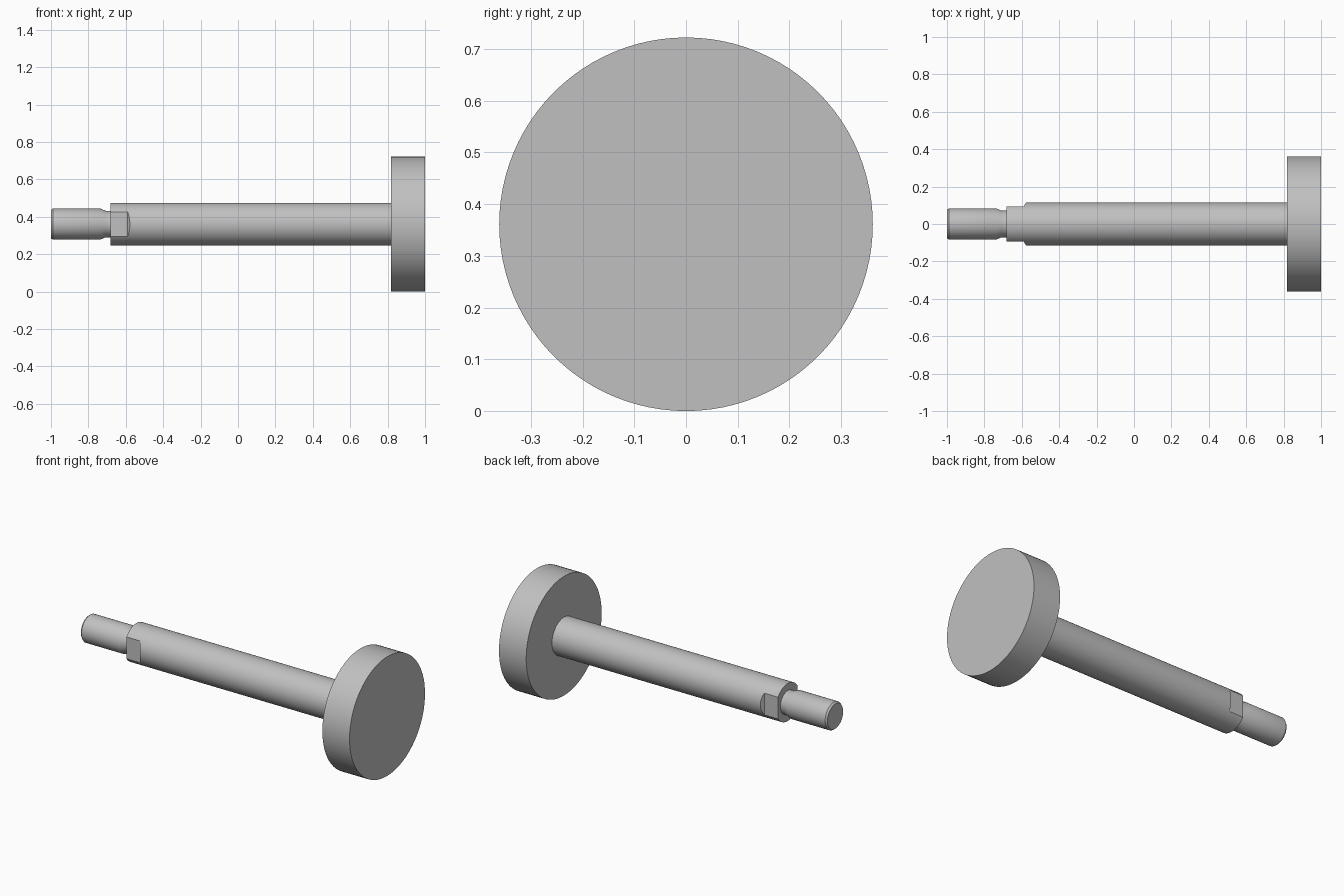
import bpy, bmesh, math
from mathutils import Matrix, Vector

cube = bpy.data.objects.get("Cube")
if cube:
    bpy.data.objects.remove(cube, do_unlink=True)

AXIS_Z = 0.361
SEGMENTS = 96

steel = bpy.data.materials.new("grey steel")
steel.use_nodes = True
GREY = (0.53, 0.53, 0.53, 1)
steel.diffuse_color = GREY
steel.node_tree.nodes["Principled BSDF"].inputs["Base Color"].default_value = GREY


def add_object(name, bm):
    bmesh.ops.recalc_face_normals(bm, faces=bm.faces)
    mesh = bpy.data.meshes.new(name)
    bm.to_mesh(mesh)
    bm.free()
    obj = bpy.data.objects.new(name, mesh)
    bpy.context.collection.objects.link(obj)
    mesh.materials.append(steel)
    return obj


def smooth(obj):
    bpy.ops.object.select_all(action="DESELECT")
    obj.select_set(True)
    bpy.context.view_layer.objects.active = obj
    bpy.ops.object.shade_smooth_by_angle(angle=math.radians(25))


def turned(name, profile):
    """Revolve (x, radius) points around the shaft axis and cap the ends."""
    bm = bmesh.new()
    rings = []
    for x, r in profile:
        ring = []
        for i in range(SEGMENTS):
            a = math.tau * i / SEGMENTS
            ring.append(bm.verts.new((x, r * math.cos(a), AXIS_Z + r * math.sin(a))))
        rings.append(ring)
    for a, b in zip(rings, rings[1:]):
        for i in range(SEGMENTS):
            j = (i + 1) % SEGMENTS
            bm.faces.new((a[i], a[j], b[j], b[i]))
    bm.faces.new(rings[0])
    bm.faces.new(rings[-1])
    return add_object(name, bm)


def flat_cutter(name, side):
    """Prism that mills one wrench flat with a sloped run-out."""
    outline = [(-0.75, 0.093), (-0.59, 0.093), (-0.566, 0.135), (-0.75, 0.135)]
    bm = bmesh.new()
    base = bm.faces.new([bm.verts.new((x, side * y, AXIS_Z - 0.2)) for x, y in outline])
    grown = bmesh.ops.extrude_face_region(bm, geom=[base])["geom"]
    top = [v for v in grown if isinstance(v, bmesh.types.BMVert)]
    bmesh.ops.translate(bm, verts=top, vec=(0, 0, 0.4))
    return add_object(name, bm)


# End flange
flange = turned("flange_disc", [(0.818, 0.361), (1, 0.361)])

# Main shaft with a wrench flat milled on each side
shaft = turned("main_shaft", [(-0.682, 0.114), (0.818, 0.114)])
for label, side in (("front", -1), ("back", 1)):
    cutter = flat_cutter(label + "_flat_cutter", side)
    cut = shaft.modifiers.new(label + "_flat", "BOOLEAN")
    cut.operation = "DIFFERENCE"
    cut.solver = "EXACT"
    cut.object = cutter
    bpy.ops.object.select_all(action="DESELECT")
    shaft.select_set(True)
    bpy.context.view_layer.objects.active = shaft
    bpy.ops.object.modifier_apply(modifier=cut.name)
    bpy.data.objects.remove(cutter, do_unlink=True)

# Stud with chamfered tip and undercut neck
stud = turned("end_stud", [(-1, 0.075), (-0.99, 0.083), (-0.736, 0.083),
                           (-0.708, 0.071), (-0.682, 0.071)])

for part in (flange, shaft, stud):
    smooth(part)
